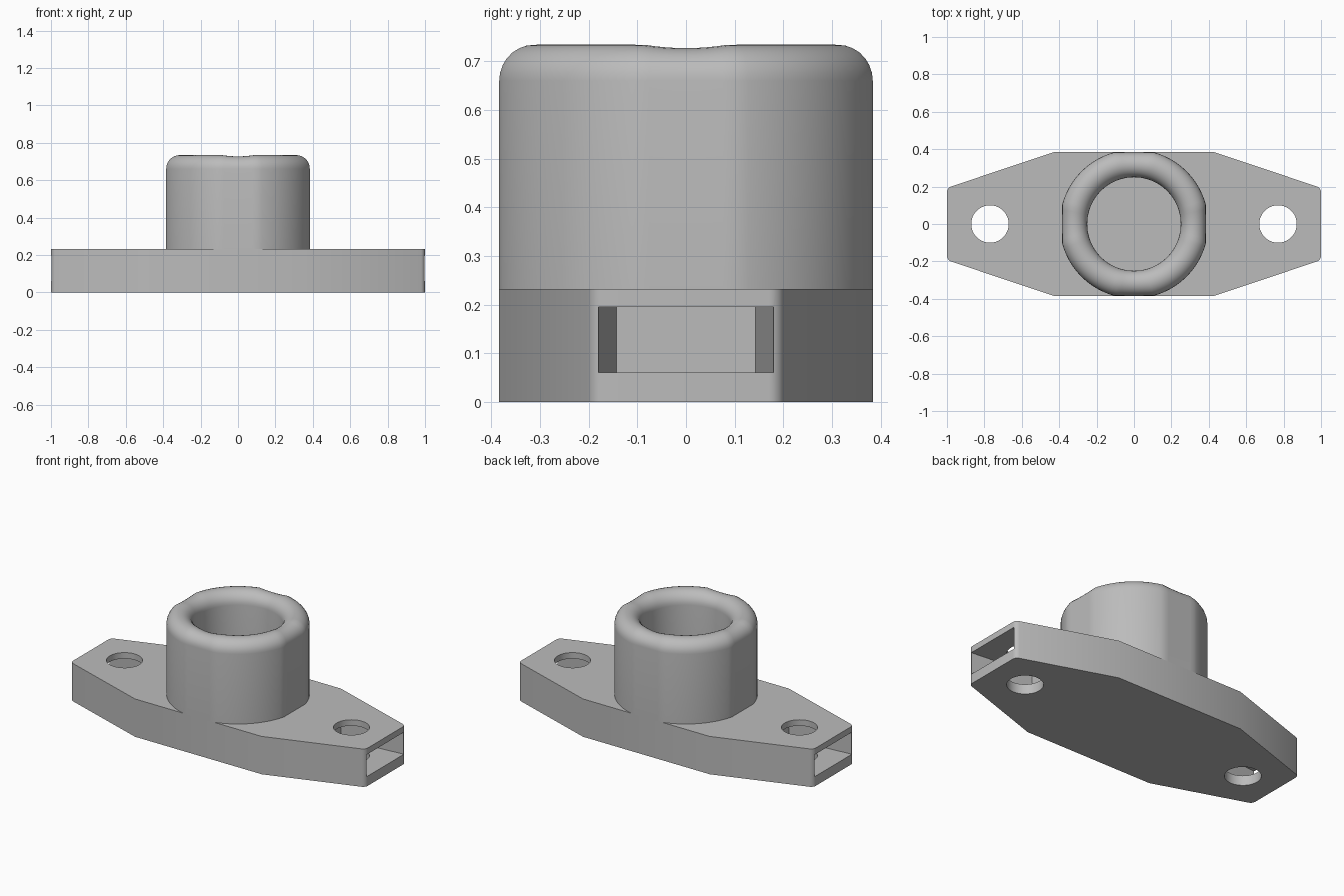
import bpy, bmesh, math

PLATE_TOP = 0.232
HALF_DEPTH = 0.384
HOLE_X = 0.77

cube = bpy.data.objects.get("Cube")
if cube:
    bpy.data.objects.remove(cube, do_unlink=True)

grey = bpy.data.materials.new("plain_grey")
grey.use_nodes = True
colour = (0.5, 0.5, 0.5, 1)
grey.diffuse_color = colour
grey.node_tree.nodes["Principled BSDF"].inputs["Base Color"].default_value = colour


def make_object(name, bm):
    bmesh.ops.recalc_face_normals(bm, faces=bm.faces)
    mesh = bpy.data.meshes.new(name)
    bm.to_mesh(mesh)
    bm.free()
    mesh.materials.append(grey)
    obj = bpy.data.objects.new(name, mesh)
    bpy.context.collection.objects.link(obj)
    return obj


def prism(name, outline, low, high, rounded=None):
    """Extrude an outline upward, optionally rounding chosen upright edges."""
    bm = bmesh.new()
    face = bm.faces.new([bm.verts.new((x, y, low)) for x, y in outline])
    extruded = bmesh.ops.extrude_face_region(bm, geom=[face])["geom"]
    for part in extruded:
        if isinstance(part, bmesh.types.BMVert):
            part.co.z = high
    if rounded:
        edges = [e for e in bm.edges
                 if abs(e.verts[0].co.z - e.verts[1].co.z) > 0.1
                 and abs(e.verts[0].co.x) > 0.9]
        bmesh.ops.bevel(bm, geom=edges, offset=rounded, segments=5,
                        profile=0.5, affect='EDGES')
    return make_object(name, bm)


def cut(target, cutter):
    mod = target.modifiers.new("cut", 'BOOLEAN')
    mod.operation = 'DIFFERENCE'
    mod.solver = 'EXACT'
    mod.object = cutter
    bpy.context.view_layer.objects.active = target
    bpy.ops.object.modifier_apply(modifier=mod.name)
    bpy.data.objects.remove(cutter, do_unlink=True)


def smooth(obj):
    bpy.ops.object.select_all(action='DESELECT')
    obj.select_set(True)
    bpy.context.view_layer.objects.active = obj
    bpy.ops.object.shade_smooth_by_angle(angle=math.radians(30))


# Tapered base plate with softened end corners
quarter = [(0.43, HALF_DEPTH), (1.0, 0.193)]
right_half = [(x, -y) for x, y in quarter] + quarter[::-1]
outline = right_half + [(-x, -y) for x, y in right_half]
plate = prism("base_plate", outline, 0, PLATE_TOP, rounded=0.022)

# Bolt holes and the tapered slots in both ends
for side in (-1, 1):
    circle = [(side * HOLE_X + 0.1 * math.cos(a), 0.1 * math.sin(a))
              for a in (math.tau * i / 64 for i in range(64))]
    cut(plate, prism("hole_cutter", circle, -0.1, 0.4))
    slot = [(side * 0.6, -0.143), (side * 1.02, -0.182),
            (side * 1.02, 0.182), (side * 0.6, 0.143)]
    cut(plate, prism("slot_cutter", slot, 0.06, 0.195))
smooth(plate)

# Round collar, slightly flattened on four sides, with a full-round rim
BORE, RIM_Z, STEPS, ARC = 0.25, 0.66, 96, 14
bm = bmesh.new()
rings = []
for i in range(STEPS):
    a = math.tau * i / STEPS
    c, s = math.cos(a), math.sin(a)
    outer = min(0.398, HALF_DEPTH / max(abs(c), abs(s)))
    middle, half = (outer + BORE) / 2, (outer - BORE) / 2
    profile = [(outer, PLATE_TOP)]
    profile += [(middle + half * math.cos(math.pi * k / ARC),
                 RIM_Z + half * math.sin(math.pi * k / ARC))
                for k in range(ARC + 1)]
    profile += [(BORE, PLATE_TOP)]
    rings.append([bm.verts.new((r * c, r * s, z)) for r, z in profile])
for i, ring in enumerate(rings):
    after = rings[(i + 1) % STEPS]
    for k in range(len(ring)):
        n = (k + 1) % len(ring)
        bm.faces.new((ring[k], after[k], after[n], ring[n]))
smooth(make_object("collar", bm))
